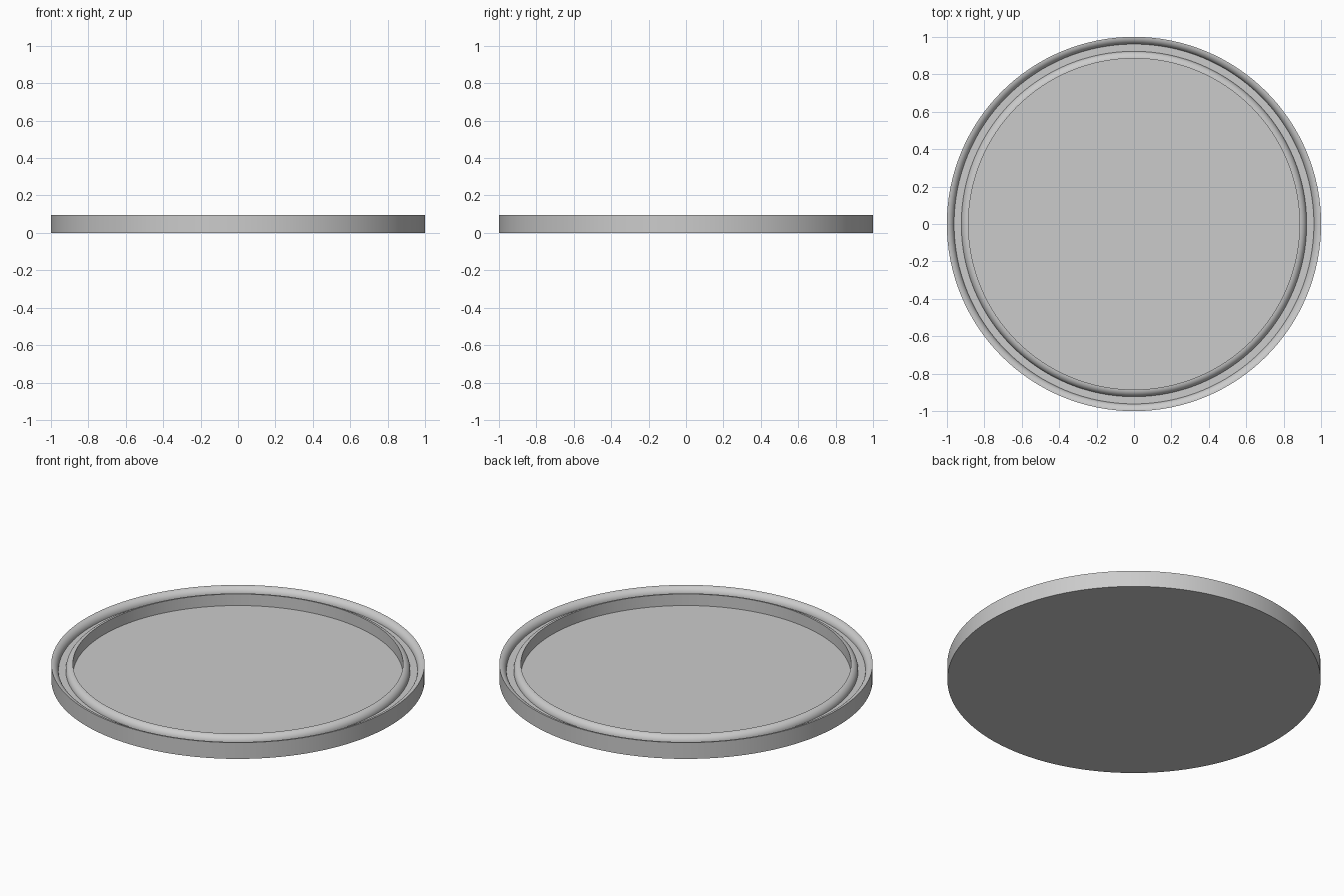
import bpy, bmesh, math

cube = bpy.data.objects.get("Cube")
if cube:
    bpy.data.objects.remove(cube, do_unlink=True)

SEGMENTS = 128
HEIGHT = 0.096
FLOOR = 0.028
LIP = 0.0385            # width of each lip and of the groove between them
R_OUT = 1.0
R_IN = R_OUT - 3 * LIP

grey = bpy.data.materials.new("plain grey")
grey.use_nodes = True
grey.diffuse_color = (0.6, 0.6, 0.6, 1)
grey.node_tree.nodes["Principled BSDF"].inputs["Base Color"].default_value = (0.6, 0.6, 0.6, 1)


def quarter_round(r_top, direction, steps=8):
    """Convex fillet from the top of a lip down to the groove."""
    pts = []
    for i in range(steps + 1):
        a = math.pi / 2 * i / steps
        pts.append((r_top + direction * LIP * math.sin(a),
                    HEIGHT - LIP * (1 - math.cos(a))))
    return pts


# Half section: base, outer wall, outer lip, groove, inner lip, recessed floor
profile = [(R_OUT, 0)]
profile += quarter_round(R_OUT, -1)
profile += reversed(quarter_round(R_IN, 1))
profile += [(R_IN, FLOOR)]

# Revolve the section and close it with flat discs
bm = bmesh.new()
rings = []
for r, z in profile:
    rings.append([bm.verts.new((r * math.cos(t), r * math.sin(t), z))
                  for t in (2 * math.pi * k / SEGMENTS for k in range(SEGMENTS))])
for low, high in zip(rings, rings[1:]):
    for k in range(SEGMENTS):
        n = (k + 1) % SEGMENTS
        bm.faces.new((low[k], low[n], high[n], high[k]))
bm.faces.new(reversed(rings[0]))
bm.faces.new(rings[-1])
bmesh.ops.recalc_face_normals(bm, faces=bm.faces)

mesh = bpy.data.meshes.new("round_lid")
bm.to_mesh(mesh)
bm.free()
mesh.materials.append(grey)
lid = bpy.data.objects.new("round_lid", mesh)
bpy.context.collection.objects.link(lid)

bpy.ops.object.select_all(action='DESELECT')
lid.select_set(True)
bpy.context.view_layer.objects.active = lid
bpy.ops.object.shade_smooth_by_angle(angle=math.radians(35))
